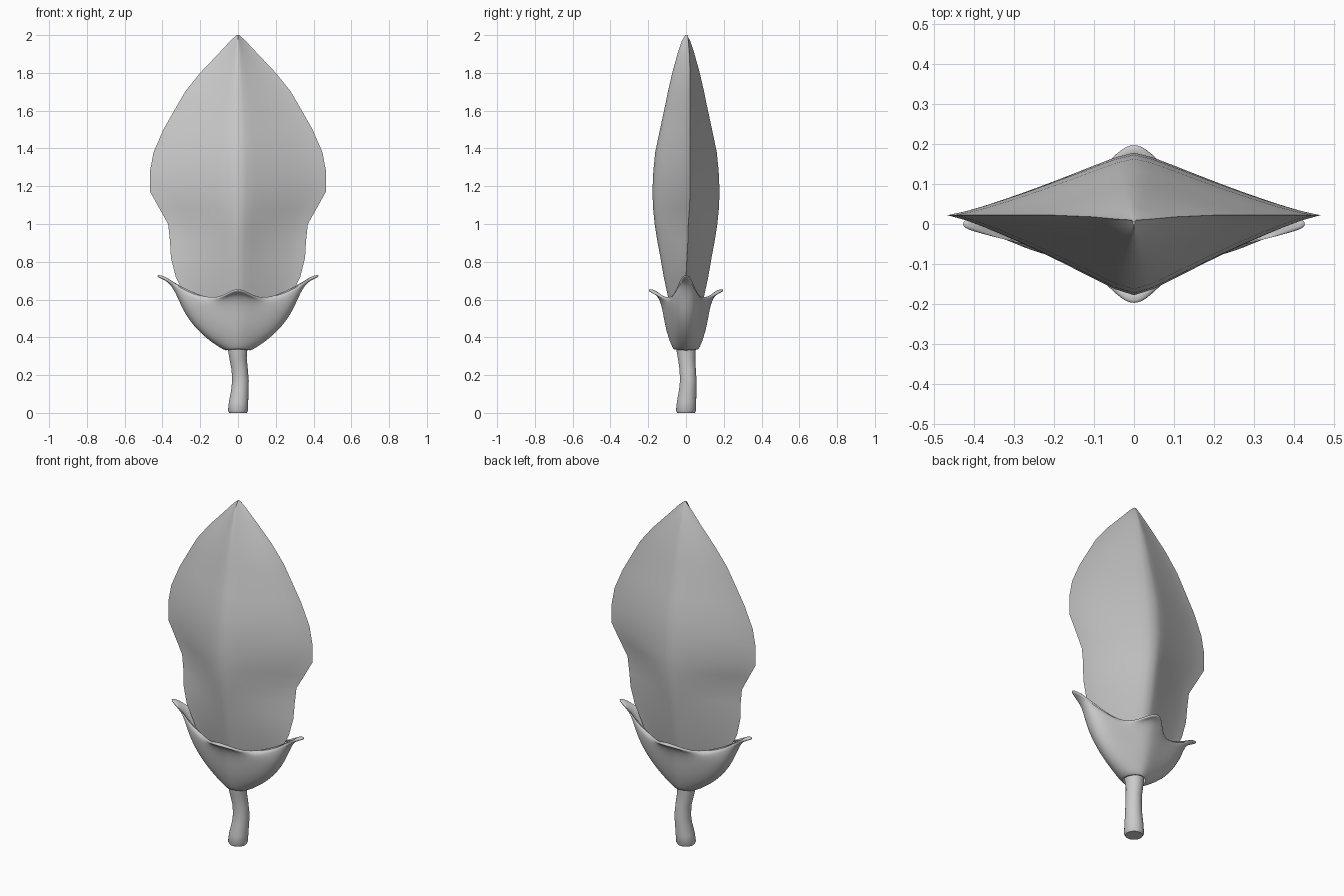
import bpy, bmesh, math


def loft(name, rings, angle=50):
    """Skin a list of closed rings and cap both ends unless angle is None."""
    bm = bmesh.new()
    rows = [[bm.verts.new(p) for p in ring] for ring in rings]
    n = len(rows[0])
    for a, b in zip(rows, rows[1:]):
        for i in range(n):
            j = (i + 1) % n
            bm.faces.new((a[i], a[j], b[j], b[i]))
    if angle is not None:
        bm.faces.new(rows[0][::-1])
        bm.faces.new(rows[-1])
    bmesh.ops.recalc_face_normals(bm, faces=bm.faces)
    me = bpy.data.meshes.new(name)
    bm.to_mesh(me)
    bm.free()
    ob = bpy.data.objects.new(name, me)
    bpy.context.collection.objects.link(ob)
    bpy.ops.object.select_all(action='DESELECT')
    ob.select_set(True)
    bpy.context.view_layer.objects.active = ob
    if angle is None:
        bpy.ops.object.shade_smooth()
    else:
        bpy.ops.object.shade_smooth_by_angle(angle=math.radians(angle))
    return ob


# Bud: ridged lens section with thin side edges (z, half width, half depth, edge y)
bud_profile = [
    (0.40, .08, .045, 0), (0.50, .19, .07, 0), (0.60, .27, .092, 0),
    (0.72, .33, .118, 0), (0.82, .355, .135, .005), (0.91, .36, .152, .01),
    (1.00, .37, .166, .012), (1.08, .415, .174, .018), (1.17, .465, .178, .022),
    (1.28, .466, .173, .022), (1.38, .447, .163, .022), (1.50, .395, .138, .022),
    (1.64, .315, .108, .022), (1.70, .28, .096, .022), (1.80, .20, .073, .022),
    (1.90, .105, .045, .018), (1.97, .04, .022, .012), (2.00, .006, .004, .01)]
N = 10


def bud_ring(z, w, d, e):
    def point(s, side):
        t = abs(s)
        ridge = math.sqrt(t * t + .004) - .063 * (1 - t)  # softened centre crease
        k = max(0, 1 - min(1, ridge)) ** 1.2
        return (w * s, e + (side * d - e) * k, z)
    back = [point(1 - i / N, 1) for i in range(2 * N)]
    front = [point(-1 + i / N, -1) for i in range(2 * N)]
    return back + front


loft("flower_bud", [bud_ring(*p) for p in bud_profile])

# Stem: slightly bent tube (z, centre x, centre y, radius)
stem_path = [(0, 0, 0, .046), (.012, 0, 0, .053), (.06, .003, .003, .051),
             (.12, .01, .009, .046), (.17, .013, .012, .044), (.23, .009, .009, .043),
             (.29, .0, .003, .046), (.34, -.002, 0, .052), (.40, 0, 0, .056)]
loft("stem", [[(x + r * math.cos(a * math.pi / 12), y + r * math.sin(a * math.pi / 12), z)
               for a in range(24)] for z, x, y, r in stem_path])

# Calyx: one quadrant of the cage per row, side sepal -> valley -> front sepal
quads = [
    [(.052, 0, .335), (.048, .018, .335), (.038, .034, .335), (.025, .044, .335), (.012, .05, .335), (0, .052, .335)],
    [(.185, 0, .42), (.165, .03, .42), (.12, .05, .42), (.075, .07, .43), (.03, .086, .44), (0, .09, .44)],
    [(.275, 0, .53), (.25, .035, .52), (.18, .058, .51), (.10, .08, .51), (.04, .10, .53), (0, .105, .53)],
    [(.312, 0, .63), (.295, .04, .615), (.21, .062, .57), (.11, .085, .56), (.045, .112, .595), (0, .122, .60)],
    [(.36, 0, .715), (.345, .035, .705), (.225, .062, .615), (.115, .087, .59), (.042, .145, .645), (0, .155, .65)],
    [(.43, 0, .735), (.42, .018, .737), (.235, .06, .635), (.118, .088, .602), (.034, .19, .655), (0, .20, .66)]]


def full_ring(q):
    half = q + [(-x, y, z) for x, y, z in q[-2::-1]]
    return half + [(x, -y, z) for x, y, z in half[-2:0:-1]]


calyx = loft("calyx", [full_ring(q) for q in quads], None)
solid = calyx.modifiers.new("thickness", 'SOLIDIFY')
solid.thickness = .018
solid.offset = -1
sub = calyx.modifiers.new("smooth", 'SUBSURF')
sub.levels = sub.render_levels = 2
